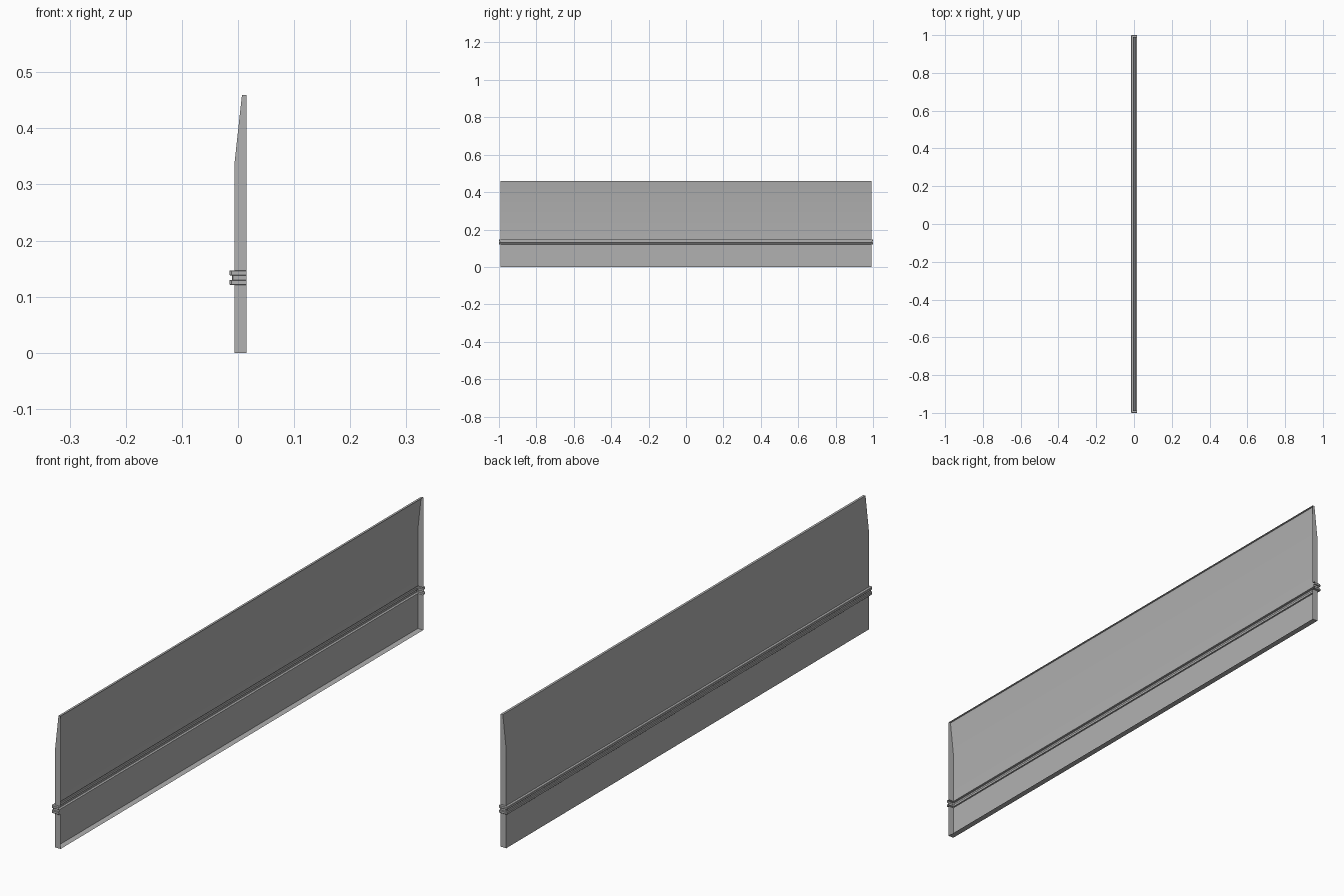
import bpy, bmesh, math

if "Cube" in bpy.data.objects:
    bpy.data.objects.remove(bpy.data.objects["Cube"])

BACK = 0.015      # open back plane
FACE = -0.006     # panel front plane
HALF = 0.991      # panel half length

grey = bpy.data.materials.new("dark_grey")
grey.diffuse_color = (0.44, 0.44, 0.44, 1)
grey.use_nodes = True
grey.node_tree.nodes["Principled BSDF"].inputs["Base Color"].default_value = grey.diffuse_color


def shell(name, levels, bottom=False, top=False):
    """Loft U-shaped sections (open towards +x).
    levels: (z, face x, half length, corner chamfer)."""
    bm = bmesh.new()
    rows = []
    for z, x, y, c in levels:
        path = [(BACK, -y), (x + c, -y), (x, c - y), (x, y - c), (x + c, y), (BACK, y)]
        if not c:
            path = [path[i] for i in (0, 1, 1, 4, 4, 5)]
        rows.append([bm.verts.new((px, py, z)) for px, py in path])
    for lo, hi in zip(rows, rows[1:]):
        for i in range(5):
            bm.faces.new((lo[i + 1], lo[i], hi[i], hi[i + 1]))
    if bottom:
        bm.faces.new(rows[0])
    if top:
        bm.faces.new(rows[-1][::-1])
    # Merge the doubled points of square corners
    bmesh.ops.remove_doubles(bm, verts=bm.verts[:], dist=1e-5)
    mesh = bpy.data.meshes.new(name)
    bm.to_mesh(mesh)
    bm.free()
    mesh.materials.append(grey)
    ob = bpy.data.objects.new(name, mesh)
    bpy.context.collection.objects.link(ob)
    bpy.ops.object.select_all(action='DESELECT')
    ob.select_set(True)
    bpy.context.view_layer.objects.active = ob
    bpy.ops.object.shade_smooth_by_angle(angle=math.radians(30))
    return ob


def out(z, d):
    """Section level pushed outwards by d on the face and both ends."""
    return (z, FACE - d, HALF + d, 0.4 * d)


# Lower panel with closed bottom
shell("lower_panel", [out(0, 0), out(0.121, 0)], bottom=True)

# Double moulding strip, slightly eased edges, wrapping the face and both ends
shell("moulding", [out(0.121, 0), out(0.121, 0.008), out(0.122, 0.009),
                   out(0.129, 0.009), out(0.130, 0.008), out(0.130, 0.005),
                   out(0.138, 0.005), out(0.138, 0.008), out(0.139, 0.009),
                   out(0.146, 0.009), out(0.147, 0.008), out(0.147, 0)])

# Upper panel, face leaning back near the closed top
shell("upper_panel", [out(0.147, 0), out(0.34, 0), (0.459, 0.007, HALF, 0)], top=True)
